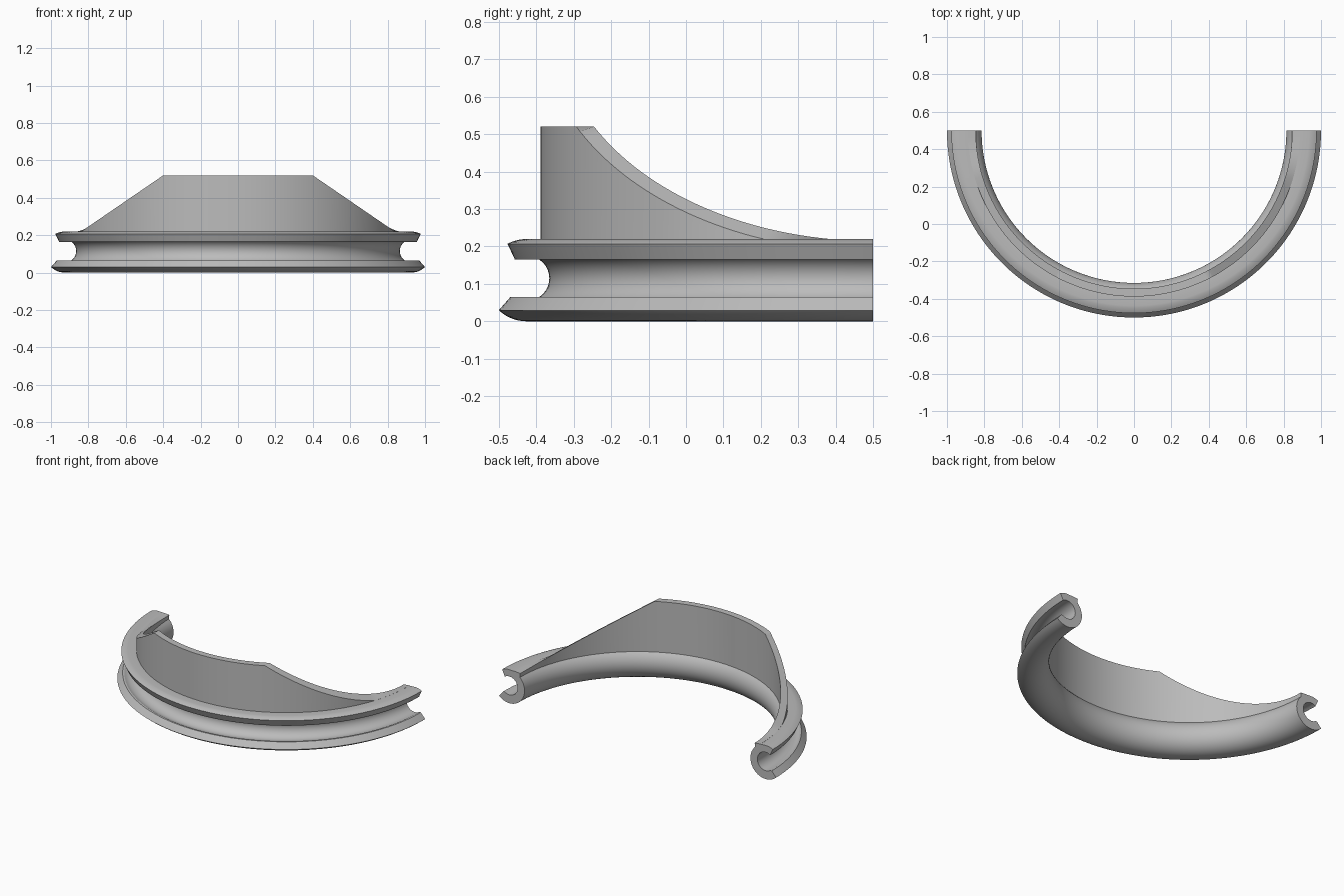
import bpy, bmesh, math

if "Cube" in bpy.data.objects:
    bpy.data.objects.remove(bpy.data.objects["Cube"])

CY = 0.5                      # centre of the half circle sweep
TUBE_R, TUBE_Z = 0.925, 0.11  # centre of the round channel section
WALL_IN, WALL_OUT = 0.846, 0.888


def arc(cr, cz, rad, a0, a1, n):
    """Points (radius, height) along an arc, angles in degrees."""
    pts = []
    for i in range(n + 1):
        a = math.radians(a0 + (a1 - a0) * i / n)
        pts.append((cr + rad * math.cos(a), cz + rad * math.sin(a)))
    return pts


def wall_top(x, floor):
    """Wall height: flat in the middle, sloping down to the channel top."""
    return max(floor, min(0.52, 0.52 - (abs(x) - 0.4) * 0.685))


def section(t):
    """Cross-section at sweep angle t, measured from the front."""
    s = math.sin(t)
    pts = arc(TUBE_R, TUBE_Z, 0.11, -47, -225.7, 24)        # rounded underside and inside
    pts += [(WALL_IN, wall_top(WALL_IN * s, 0.215)),        # raised wall
            (WALL_OUT, wall_top(WALL_OUT * s, 0.2185)),
            (WALL_OUT, 0.218)]
    pts += arc(TUBE_R, TUBE_Z, 0.11, 84, 62, 4)             # upper lip
    pts += [(0.957, 0.165)]
    pts += arc(TUBE_R, 0.115, 0.06, 56.4, 303.6, 22)        # round groove
    pts += [(0.969, 0.065)]                                 # lower lip
    return pts


# Sweep angles, with extra steps where the wall starts to slope
crease = [math.asin(0.4 / WALL_IN), math.asin(0.4 / WALL_OUT)]
angles = [-math.pi / 2 + math.pi * i / 96 for i in range(97)]
angles = sorted(angles + crease + [-c for c in crease])

bm = bmesh.new()
rings = []
for t in angles:
    rings.append([bm.verts.new((r * math.sin(t), CY - r * math.cos(t), z))
                  for r, z in section(t)])
n = len(rings[0])
for a, b in zip(rings, rings[1:]):
    for i in range(n):
        j = (i + 1) % n
        bm.faces.new((a[i], a[j], b[j], b[i]))
bm.faces.new(rings[0])                                      # end caps
bm.faces.new(rings[-1][::-1])
bmesh.ops.recalc_face_normals(bm, faces=bm.faces)

mesh = bpy.data.meshes.new("channel_rim")
bm.to_mesh(mesh)
bm.free()
rim = bpy.data.objects.new("channel_rim_with_wall", mesh)
bpy.context.collection.objects.link(rim)

grey = bpy.data.materials.new("plain grey")
grey.diffuse_color = (0.5, 0.5, 0.5, 1)
grey.use_nodes = True
grey.node_tree.nodes["Principled BSDF"].inputs["Base Color"].default_value = grey.diffuse_color
mesh.materials.append(grey)

bpy.context.view_layer.objects.active = rim
rim.select_set(True)
bpy.ops.object.shade_smooth_by_angle(angle=math.radians(25))
